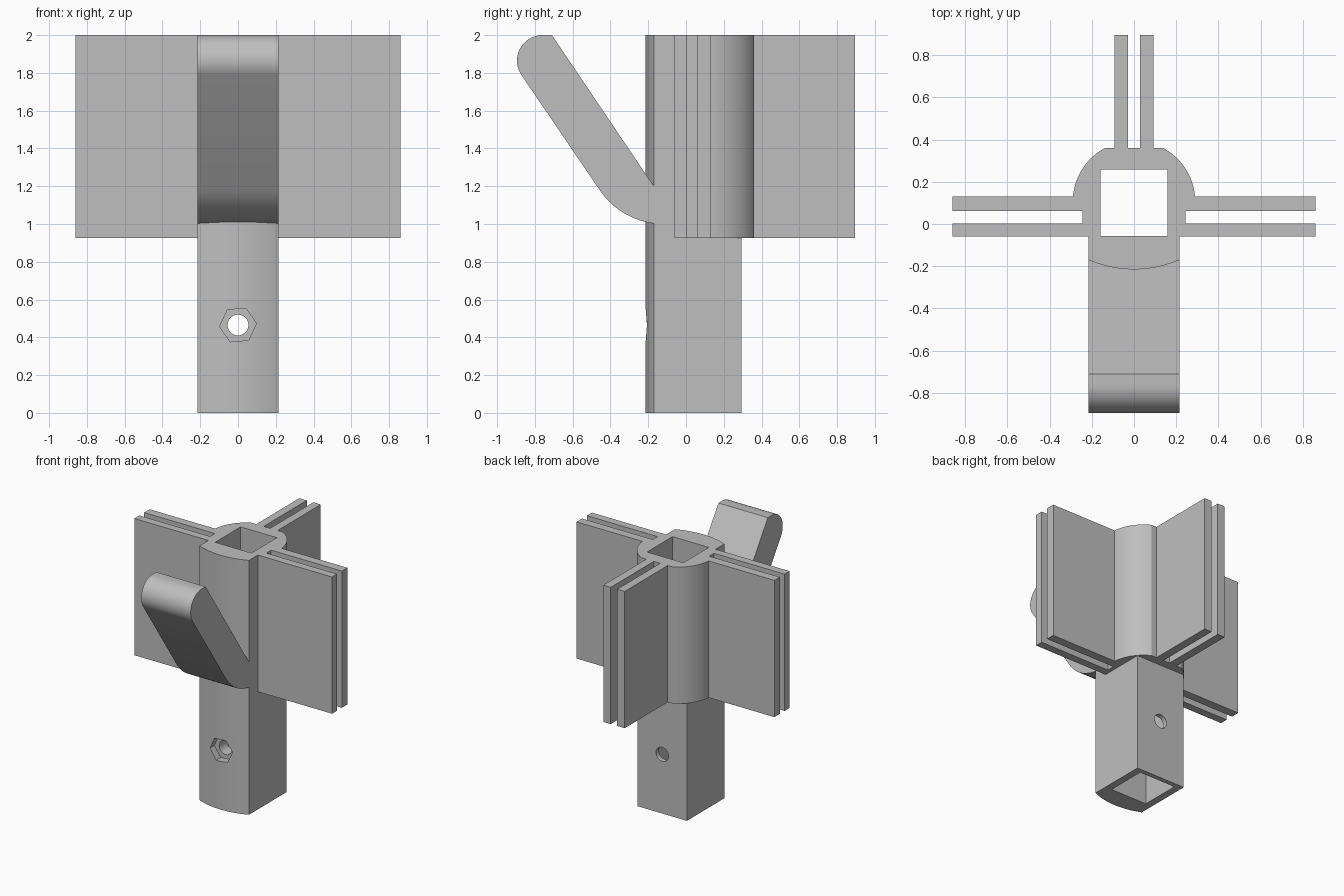
import bpy, bmesh
from math import sin, cos, pi, radians, sqrt, asin, atan2, hypot
from mathutils import Vector, Matrix

cube = bpy.data.objects.get("Cube")
if cube:
    bpy.data.objects.remove(cube)

grey = bpy.data.materials.new("plain grey")
grey.use_nodes = True
COLOUR = (0.52, 0.52, 0.52, 1)
grey.diffuse_color = COLOUR
grey.node_tree.nodes["Principled BSDF"].inputs["Base Color"].default_value = COLOUR

WIDTH, TOP, SHELF = 0.215, 2.0, 0.925


def arc(cx, cy, r, a, b, n):
    """Points on an arc from angle a to angle b, in radians."""
    return [(cx + r * cos(a + (b - a) * i / n), cy + r * sin(a + (b - a) * i / n))
            for i in range(n + 1)]


def prism(name, outline, place, depth):
    """Solid made by sweeping an outline, placed with place(u, v), along depth."""
    bm = bmesh.new()
    face = bm.faces.new([bm.verts.new(place(u, v)) for u, v in outline])
    new = bmesh.ops.extrude_face_region(bm, geom=[face])["geom"]
    bmesh.ops.translate(bm, vec=depth, verts=[e for e in new if isinstance(e, bmesh.types.BMVert)])
    bmesh.ops.recalc_face_normals(bm, faces=bm.faces)
    mesh = bpy.data.meshes.new(name)
    bm.to_mesh(mesh)
    bm.free()
    mesh.materials.append(grey)
    obj = bpy.data.objects.new(name, mesh)
    bpy.context.collection.objects.link(obj)
    return obj


def combine(body, tool, operation):
    """Apply a boolean to the body and discard the tool."""
    bpy.context.view_layer.objects.active = body
    mod = body.modifiers.new("join", "BOOLEAN")
    mod.object, mod.operation, mod.solver = tool, operation, "EXACT"
    bpy.ops.object.modifier_apply(modifier=mod.name)
    bpy.data.objects.remove(tool)


# Post: flat back and sides, gently bowed front
front_edge, bow = -0.17, 0.045
r = (WIDTH ** 2 + bow ** 2) / (2 * bow)
half = asin(WIDTH / r)
post_outline = arc(0, front_edge - bow + r, r, -pi / 2 - half, -pi / 2 + half, 24)
post_outline += [(WIDTH, 0.295), (-WIDTH, 0.295)]
body = prism("panel_holder", post_outline, lambda u, v: (u, v, 0), (0, 0, TOP))

# Hub with three pairs of panel flanges
hub_y, hub_r, hub_back, flange_y = 0.105, 0.29, 0.36, 0.13
flat = sqrt(hub_r ** 2 - (hub_back - hub_y) ** 2)
right = [(0.028, hub_back), (0.028, 0.895), (0.093, 0.895), (0.093, hub_back)]
right += arc(0, hub_y, hub_r, atan2(hub_back - hub_y, flat), asin((flange_y - hub_y) / hub_r), 16)
right += [(0.86, flange_y), (0.86, 0.062), (0.245, 0.062), (0.245, 0.002),
          (0.86, 0.002), (0.86, -0.06), (WIDTH, -0.06)]
hub_outline = right + [(-x, y) for x, y in reversed(right)]
hub = prism("hub_flanges", hub_outline, lambda u, v: (u, v, SHELF), (0, 0, TOP - SHELF))
combine(body, hub, "UNION")

# Hook: slanted arm with rounded tip and a curved underside at the root
root_y, under_z, under_r = -0.12, 1.0, 0.406
tip_y, tip_z, tip_r = -0.76, 1.865, 0.135
slant = radians(214.2)
hook_outline = arc(root_y, under_z + under_r, under_r, -pi / 2, slant - 2 * pi, 20)
hook_outline += arc(tip_y, tip_z, tip_r, slant, pi / 2, 20)
hook_outline += [(-0.71, TOP), (-0.173, 1.205), (root_y, 1.205)]
hook = prism("hook", hook_outline, lambda u, v: (-WIDTH, u, v), (2 * WIDTH, 0, 0))
combine(body, hook, "UNION")

# Square channel through the full height
channel = [(-0.158, -0.058), (0.158, -0.058), (0.158, 0.258), (-0.158, 0.258)]
combine(body, prism("channel_cutter", channel, lambda u, v: (u, v, -0.1), (0, 0, 2.2)), "DIFFERENCE")

# Bolt hole through both walls and the hexagonal nut recess in the front
bolt_z = 0.465
for name, radius, sides, turn, depth in (("bolt_cutter", 0.055, 32, 0, 0.9),
                                         ("nut_cutter", 0.098, 6, radians(5), 0.245)):
    ring = arc(0, bolt_z, radius, turn, turn + 2 * pi, sides)[:-1]
    combine(body, prism(name, ring, lambda u, v: (u, -0.4, v), (0, depth, 0)), "DIFFERENCE")

# Tidy flat faces and shade the curves smoothly
bm = bmesh.new()
bm.from_mesh(body.data)
bmesh.ops.remove_doubles(bm, verts=bm.verts, dist=0.0002)
bmesh.ops.dissolve_limit(bm, angle_limit=radians(0.3), verts=bm.verts, edges=bm.edges)
bm.to_mesh(body.data)
bm.free()
bpy.ops.object.select_all(action="DESELECT")
body.select_set(True)
bpy.context.view_layer.objects.active = body
bpy.ops.object.shade_smooth_by_angle(angle=radians(30))
